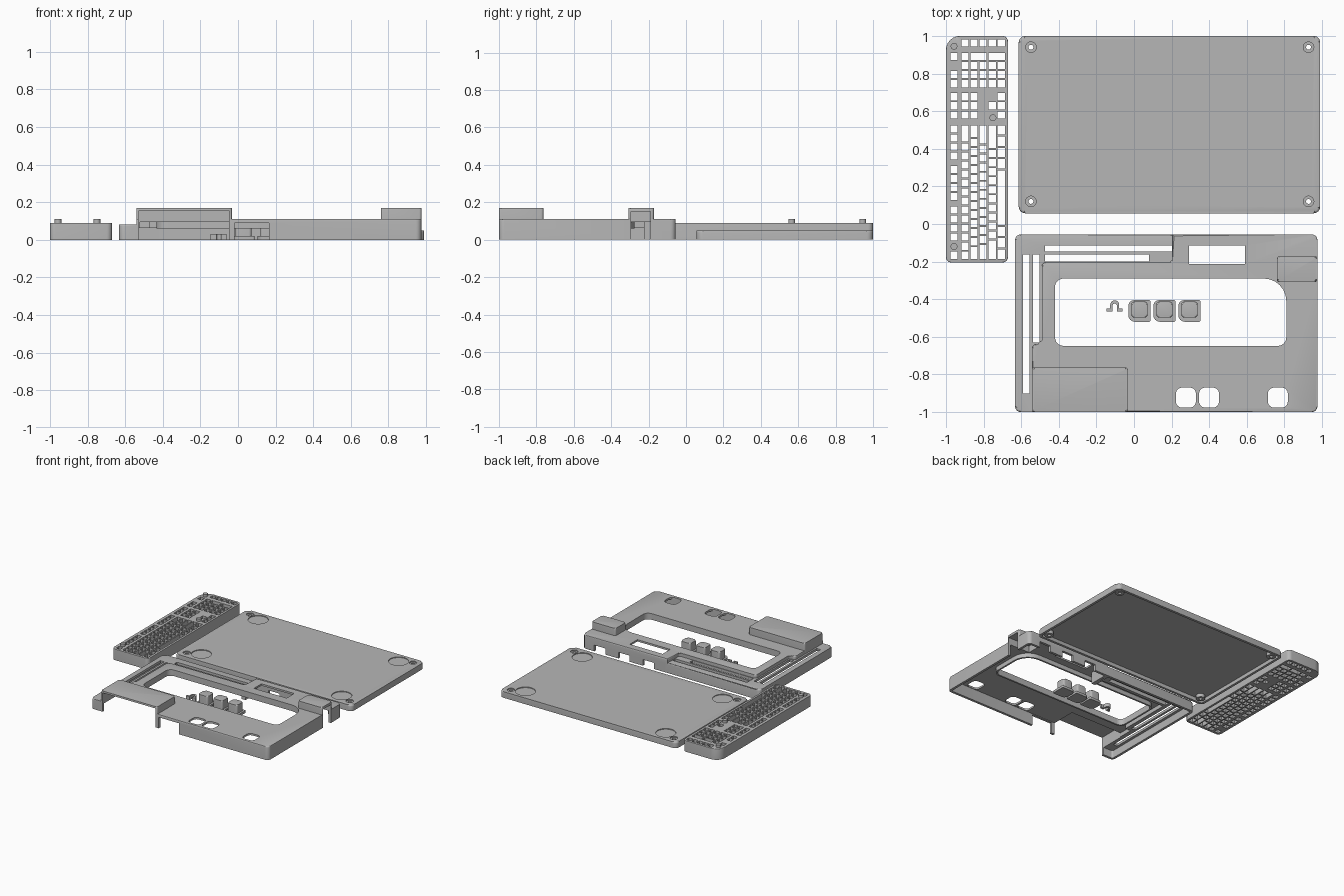
import bpy, bmesh, math

if "Cube" in bpy.data.objects:
    bpy.data.objects.remove(bpy.data.objects["Cube"])

grey = bpy.data.materials.new("plain_grey")
grey.diffuse_color = (0.47, 0.47, 0.47, 1)
grey.use_nodes = True
grey.node_tree.nodes["Principled BSDF"].inputs["Base Color"].default_value = grey.diffuse_color


def fillet(corners, n=6):
    """Round an axis-aligned outline given as (x, y, radius) corners."""
    pts = []
    for i, (x, y, r) in enumerate(corners):
        if r == 0:
            pts.append((x, y))
            continue
        px, py, _ = corners[i - 1]
        qx, qy, _ = corners[(i + 1) % len(corners)]
        la, lb = math.hypot(px - x, py - y), math.hypot(qx - x, qy - y)
        a, b = ((px - x) / la, (py - y) / la), ((qx - x) / lb, (qy - y) / lb)
        for k in range(n + 1):
            c, s = math.cos(k * math.pi / 2 / n), math.sin(k * math.pi / 2 / n)
            pts.append((x + r * (a[0] * (1 - s) + b[0] * (1 - c)),
                        y + r * (a[1] * (1 - s) + b[1] * (1 - c))))
    return pts


def rect(x0, x1, y0, y1, r=0.0, tr=None, tl=None):
    return fillet([(x0, y0, r), (x1, y0, r), (x1, y1, r if tr is None else tr),
                   (x0, y1, r if tl is None else tl)])


def circle(x, y, r, n=32):
    return [(x + r * math.cos(2 * math.pi * k / n), y + r * math.sin(2 * math.pi * k / n))
            for k in range(n)]


def prism(name, outlines, z0, z1, bevel=0.0):
    """Extrude outlines from z0 to z1, optionally rounding the top rim."""
    bm = bmesh.new()
    rims = []
    for pts in outlines:
        lo = [bm.verts.new((x, y, z0)) for x, y in pts]
        hi = [bm.verts.new((x, y, z1)) for x, y in pts]
        bm.faces.new(lo[::-1])
        top = bm.faces.new(hi)
        for i in range(len(pts)):
            j = (i + 1) % len(pts)
            bm.faces.new((lo[i], lo[j], hi[j], hi[i]))
        rims += list(top.edges)
    if bevel:
        bmesh.ops.bevel(bm, geom=rims, offset=bevel, segments=3, profile=0.5, affect='EDGES')
    me = bpy.data.meshes.new(name)
    bm.to_mesh(me)
    bm.free()
    me.materials.append(grey)
    ob = bpy.data.objects.new(name, me)
    bpy.context.collection.objects.link(ob)
    return ob


def combine(ob, other, op):
    m = ob.modifiers.new("bool", 'BOOLEAN')
    m.operation, m.object, m.solver = op, other, 'EXACT'
    bpy.context.view_layer.objects.active = ob
    bpy.ops.object.modifier_apply(modifier=m.name)
    bpy.data.objects.remove(other)


def cut(ob, outlines, z0, z1):
    combine(ob, prism("cutter", outlines, z0, z1), 'DIFFERENCE')


def add(ob, outlines, z0, z1, bevel=0.0):
    combine(ob, prism("addition", outlines, z0, z1, bevel), 'UNION')


# Keyboard block with key openings
keyboard = prism("keyboard_block", [rect(-1, -0.67, -0.205, 1, 0.03, tl=0.075)], 0, 0.09, 0.005)
U, Y0 = 0.048, -0.19
ROW_X = [-0.957, -0.898, -0.85, -0.802, -0.754, -0.706]
holes = []


def key(row, p, w=1.0, row_end=None):
    last = row if row_end is None else row_end
    holes.append(rect(ROW_X[row] - 0.019, ROW_X[last] + 0.019,
                      Y0 + U * p + 0.005, Y0 + U * (p + w) - 0.005))


rows = {1: [1] * 13 + [2], 2: [1.5] + [1] * 12 + [1.5], 3: [1.75] + [1] * 11 + [2.25],
        4: [2.25] + [1] * 10 + [2.75], 5: [1.25] * 3 + [6.25] + [1.25] * 4}
for row, widths in rows.items():
    p = 0
    for w in widths:
        key(row, p, w)
        p += w
for p in (0, 2, 3, 4, 5, 6.5, 7.5, 8.5, 9.5, 11, 12, 13, 14, 15.55, 16.55, 17.55, 19, 20, 22):
    key(0, p)
for p in (15.55, 16.55, 17.55):
    for row in (1, 2, 5):
        key(row, p)
key(4, 16.55)
for row in range(1, 6):
    for p in (19, 20, 21, 23.5):
        key(row, p)
key(1, 22)
key(2, 22, 1, 3)
key(4, 22, 1, 5)
cut(keyboard, holes, -0.1, 0.2)
prism("locating_pins", [circle(-0.957, 0.945, 0.018), circle(-0.957, -0.12, 0.018),
                        circle(-0.75, 0.565, 0.018)], 0.08, 0.11)

# Bottom cover: hollow tray with screw bosses and foot recesses
cover = prism("bottom_cover", [rect(-0.613, 0.99, 0.057, 1, 0.035)], 0, 0.05, 0.012)
cut(cover, [rect(-0.593, 0.97, 0.077, 0.98, 0.02)], -0.1, 0.03)
screws = [(x, y) for x in (-0.548, 0.928) for y in (0.12, 0.94)]
add(cover, [circle(x, y, 0.034) for x, y in screws], 0.002, 0.04)
cut(cover, [circle(x, y, 0.028) for x, y in screws], 0.042, 0.1)
cut(cover, [circle(x, y, 0.013) for x, y in screws], -0.1, 0.1)
cut(cover, [circle(x, y, 0.075, 48) for x in (-0.447, 0.825) for y in (0.165, 0.9)], 0.044, 0.1)

# Top case: low shelf, raised deck and two raised housings
case = prism("top_case", [fillet([(-0.632, -1, 0.03), (0.23, -1, 0), (0.23, -0.055, 0),
                                  (-0.632, -0.055, 0.03)])], 0, 0.082, 0.01)
add(case, [fillet([(-0.54, -1, 0), (0.975, -1, 0.03), (0.975, -0.055, 0.03), (0.205, -0.055, 0),
                   (0.205, -0.205, 0.012), (-0.49, -0.205, 0.02), (-0.49, -0.64, 0.02),
                   (-0.54, -0.64, 0.02)])], 0, 0.11, 0.008)
add(case, [rect(-0.541, -0.033, -1, -0.763, 0.012)], 0.001, 0.17, 0.01)
add(case, [rect(0.76, 0.975, -0.308, -0.172, 0.012)], 0.001, 0.17, 0.01)

# Hollow interior
cut(case, [rect(-0.612, 0.19, -0.98, -0.075, 0.015)], -0.1, 0.062)
cut(case, [fillet([(-0.52, -0.98, 0), (0.955, -0.98, 0.015), (0.955, -0.075, 0.015),
                   (0.225, -0.075, 0), (0.225, -0.225, 0), (-0.47, -0.225, 0),
                   (-0.47, -0.66, 0), (-0.52, -0.66, 0)])], -0.1, 0.095)

# Front, side and rear openings
cut(case, [rect(-0.526, -0.048, -1.1, -0.778)], -0.1, 0.155)
cut(case, [rect(-0.018, 0.165, -1.1, -0.95)], -0.1, 0.09)
cut(case, [rect(0.775, 1.1, -0.295, -0.19)], -0.1, 0.15)
cut(case, [rect(x - 0.05, x + 0.05, -0.09, 0.0) for x in (0.38, 0.6, 0.82)], -0.1, 0.05)

# Vent slots, badge slot, keyboard window and lamp openings
cut(case, [rect(-0.59, -0.555, -0.9, -0.163), rect(-0.537, -0.502, -0.63, -0.163),
           rect(-0.473, 0.203, -0.147, -0.115), rect(-0.473, 0.08, -0.2, -0.163),
           rect(0.293, 0.59, -0.213, -0.115)], -0.1, 0.3)
window = rect(-0.42, 0.81, -0.648, -0.29, 0.045, tr=0.12)
cut(case, [window], -0.1, 0.3)
cut(case, [rect(x, x + 0.106, -0.976, -0.87, 0.032) for x in (0.223, 0.346, 0.712)], -0.1, 0.3)

# Skirt below the keyboard window
rim = prism("window_skirt", [rect(-0.434, 0.824, -0.662, -0.276, 0.059, tr=0.134)], 0.06, 0.096)
cut(rim, [window], 0, 0.2)

# Three loose caps on flanged bases
for i in range(3):
    x = -0.03 + 0.133 * i
    prism(f"cap_base_{i + 1}", [fillet([(x, -0.52, 0.035), (x + 0.118, -0.52, 0.008),
                                        (x + 0.118, -0.405, 0.008), (x, -0.405, 0.03)])], 0, 0.02)
    prism(f"cap_{i + 1}", [rect(x + 0.016, x + 0.102, -0.497, -0.413, 0.015)], 0.01, 0.09, 0.008)

# Small arched clip with two feet
arc = [(-0.1025 + 0.024 * math.cos(t), -0.43 + 0.024 * math.sin(t))
       for t in [math.radians(a) for a in range(0, 181, 20)]]
inner = [(-0.1025 - 0.012 * math.cos(t), -0.435 + 0.012 * math.sin(t))
         for t in [math.radians(a) for a in range(0, 181, 30)]]
prism("arched_clip", [[(-0.0785, -0.45), *arc, (-0.1265, -0.45), (-0.145, -0.45),
                       (-0.145, -0.465), (-0.1145, -0.465), *inner, (-0.0905, -0.465),
                       (-0.06, -0.465), (-0.06, -0.45)]], 0, 0.03)

# Smooth rounded edges, keep hard edges crisp
bpy.ops.object.select_all(action='DESELECT')
for ob in bpy.context.scene.objects:
    ob.select_set(True)
    bpy.context.view_layer.objects.active = ob
bpy.ops.object.shade_smooth_by_angle(angle=math.radians(35))
